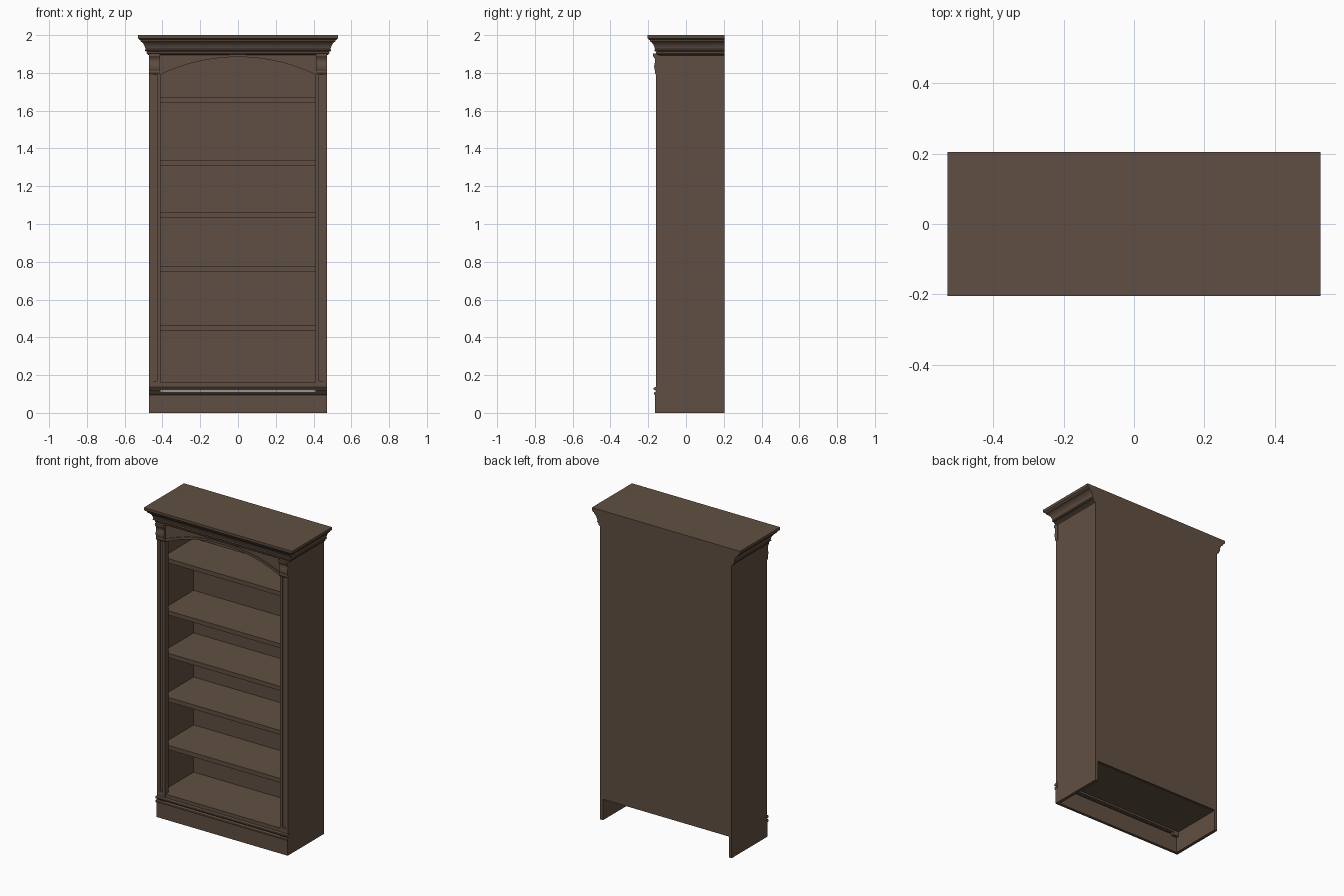
import bpy, bmesh, math

if "Cube" in bpy.data.objects:
    bpy.data.objects.remove(bpy.data.objects["Cube"])

wood = bpy.data.materials.new("brown_wood")
wood.diffuse_color = (0.118, 0.078, 0.054, 1)
wood.use_nodes = True
wood.node_tree.nodes["Principled BSDF"].inputs["Base Color"].default_value = wood.diffuse_color


def finish(name, bm):
    bmesh.ops.recalc_face_normals(bm, faces=bm.faces)
    me = bpy.data.meshes.new(name)
    bm.to_mesh(me)
    bm.free()
    me.materials.append(wood)
    ob = bpy.data.objects.new(name, me)
    bpy.context.collection.objects.link(ob)
    return ob


def box(name, x0, x1, y0, y1, z0, z1):
    bm = bmesh.new()
    bmesh.ops.create_cube(bm, size=1)
    for v in bm.verts:
        v.co.x = x0 if v.co.x < 0 else x1
        v.co.y = y0 if v.co.y < 0 else y1
        v.co.z = z0 if v.co.z < 0 else z1
    return finish(name, bm)


def prism(name, pts, to3d, a, b):
    """Extrude a 2D outline from a to b along the axis given by to3d."""
    bm = bmesh.new()
    r0 = [bm.verts.new(to3d(u, w, a)) for u, w in pts]
    r1 = [bm.verts.new(to3d(u, w, b)) for u, w in pts]
    n = len(pts)
    bm.faces.new(r0)
    bm.faces.new(r1)
    for i in range(n):
        j = (i + 1) % n
        bm.faces.new((r0[i], r0[j], r1[j], r1[i]))
    return finish(name, bm)


def along_x(y, z, x):
    return (x, y, z)


def along_y(x, z, y):
    return (x, y, z)


# Carcass: sides, back, shelves
BACK = 0.205
for s, side in ((-1, "left"), (1, "right")):
    xs = lambda a, b: sorted((s * a, s * b))
    box(side + "_side_panel", *xs(0.45, 0.47), -0.155, BACK, 0, 1.91)

    # Pilaster: stile with raised edge strips around a sunk panel
    box(side + "_stile", *xs(0.41, 0.469), -0.15, -0.127, 0.10, 1.90)
    box(side + "_stile_inner_strip", *xs(0.41, 0.428), -0.158, -0.149, 0.13, 1.80)
    box(side + "_stile_outer_strip", *xs(0.456, 0.47), -0.158, -0.149, 0.13, 1.80)
    box(side + "_stile_bottom_block", *xs(0.411, 0.469), -0.158, -0.149, 0.10, 0.17)

    # Corbel with an S-shaped front
    corbel = [(-0.14, 1.79), (-0.16, 1.79), (-0.165, 1.80), (-0.163, 1.81),
              (-0.167, 1.82), (-0.169, 1.835), (-0.166, 1.85), (-0.163, 1.862),
              (-0.165, 1.875), (-0.172, 1.885), (-0.175, 1.89), (-0.175, 1.902),
              (-0.14, 1.902)]
    prism(side + "_corbel", corbel, along_x, *xs(0.412, 0.471))

box("back_panel", -0.455, 0.455, 0.19, BACK, 0.135, 1.93)
for i, top in enumerate((0.16, 0.465, 0.775, 1.06, 1.335, 1.672)):
    box(f"shelf_{i + 1}", -0.452, 0.452, -0.127, 0.195, top - 0.028, top)

# Arched header and its raised trim
def arch(half, z_end, z_mid, n=32):
    rise = z_mid - z_end
    r = (half * half + rise * rise) / (2 * rise)
    t = math.asin(half / r)
    return [(r * math.sin(-t + 2 * t * i / n),
             z_mid - r + r * math.cos(-t + 2 * t * i / n)) for i in range(n + 1)]


low = arch(0.412, 1.79, 1.884)
high = arch(0.412, 1.808, 1.897)
prism("arched_header", low + [(0.412, 1.91), (-0.412, 1.91)], along_y, -0.15, -0.127)
prism("arch_trim", low + high[::-1], along_y, -0.157, -0.148)

# Base: plinth, two mouldings with a slit between, bottom rail
box("plinth_board", -0.47, 0.47, -0.163, -0.145, 0, 0.1)
box("bottom_rail", -0.412, 0.412, -0.155, -0.127, 0.12, 0.16)


def moulding(name, z0, z1, out):
    zm = (z0 + z1) / 2
    pts = [(-0.145, z0), (-0.162, z0), (out, z0 + 0.003), (out - 0.002, zm),
           (out, z1 - 0.003), (-0.162, z1), (-0.145, z1)]
    prism(name, pts, along_x, -0.471, 0.471)


moulding("plinth_cap_moulding", 0.094, 0.112, -0.168)
moulding("rail_moulding", 0.119, 0.137, -0.17)

# Crown: profile stepped outward round the front and sides, flush at the back
profile = [(0, 1.893), (0.012, 1.9), (0.014, 1.906), (0.012, 1.912), (0.02, 1.915),
           (0.023, 1.92), (0.02, 1.926), (0.022, 1.936), (0.028, 1.95), (0.037, 1.961),
           (0.046, 1.967), (0.046, 1.973), (0.053, 1.977), (0.059, 1.983),
           (0.06, 1.988), (0.06, 2.0)]
bm = bmesh.new()
rings = []
for o, z in profile:
    x, y = 0.47 + o, -0.145 - o
    rings.append([bm.verts.new(p) for p in
                  ((-x, BACK, z), (-x, y, z), (x, y, z), (x, BACK, z))])
for a, b in zip(rings, rings[1:]):
    for i in range(4):
        j = (i + 1) % 4
        bm.faces.new((a[i], a[j], b[j], b[i]))
bm.faces.new(rings[0])
bm.faces.new(rings[-1])
finish("crown_moulding", bm)

# Smooth the curved parts, keep edges sharp
for ob in bpy.data.objects:
    ob.select_set(any(k in ob.name for k in ("crown", "corbel", "arch")))
    if ob.select_get():
        bpy.context.view_layer.objects.active = ob
bpy.ops.object.shade_smooth_by_angle(angle=math.radians(30))
